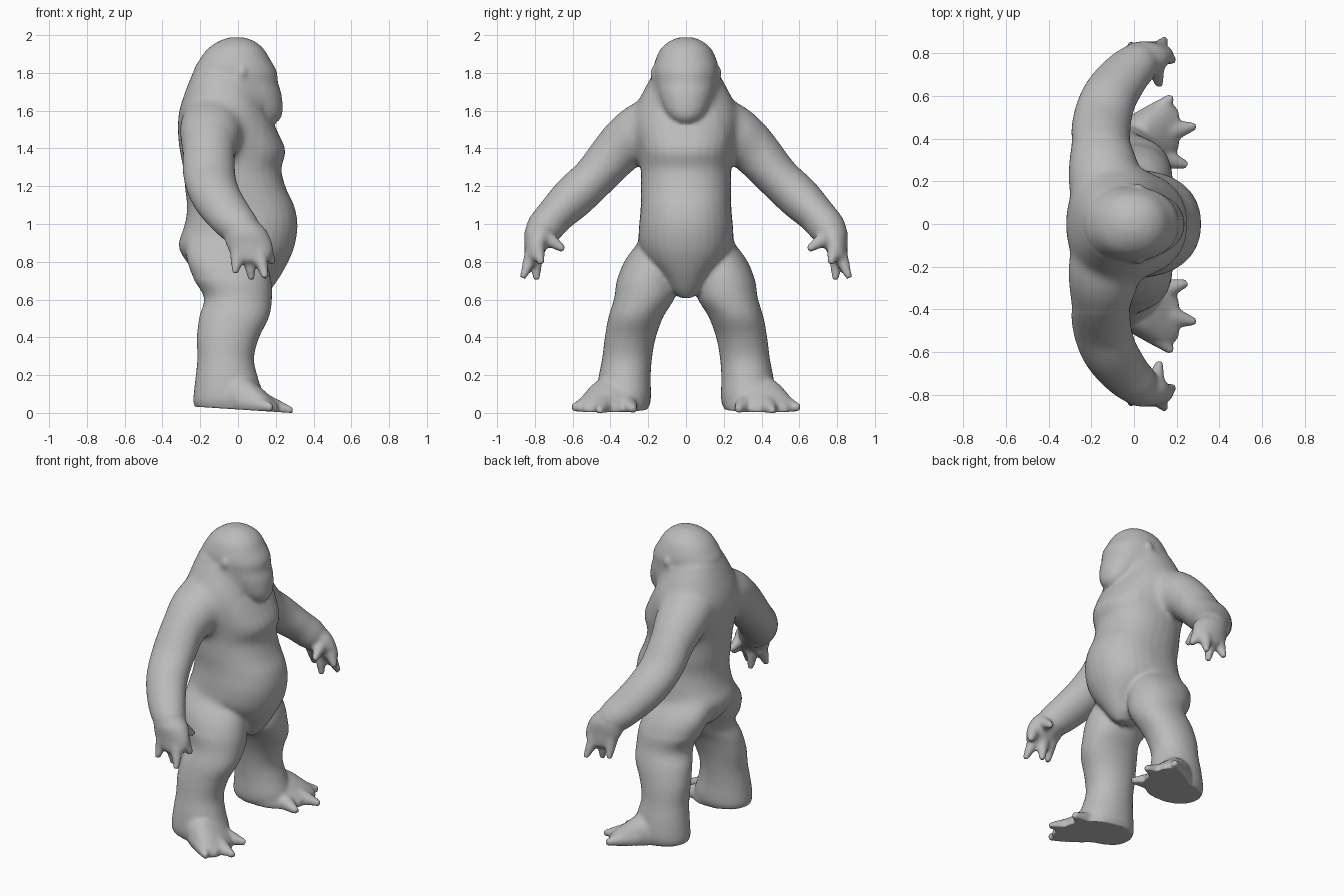
import bpy
import bmesh
from math import cos, sin, pi, copysign
from mathutils import Vector

default = bpy.data.objects.get("Cube")
if default:
    bpy.data.objects.remove(default, do_unlink=True)

X, Y, Z = Vector((1, 0, 0)), Vector((0, 1, 0)), Vector((0, 0, 1))
SIDES = 32
bm = bmesh.new()


def smooth_path(sections, steps=5):
    """Catmull-Rom interpolation through cross-sections (x, y, z, radius_u, radius_v)."""
    pts = [Vector(s) for s in sections]
    pts = [pts[0]] + pts + [pts[-1]]
    result = []
    for p, q, r, s in zip(pts, pts[1:], pts[2:], pts[3:]):
        for i in range(steps):
            t = i / steps
            result.append(q + (r - p) * (t / 2)
                          + (p * 2 - q * 5 + r * 4 - s) * (t * t / 2)
                          + (q * 3 - p - r * 3 + s) * (t * t * t / 2))
    result.append(pts[-1])
    return result


def loft(sections, u=None, v=None, side=1, power=1.0):
    """Closed skin over the sections; rings follow the path unless u and v are given."""
    path = smooth_path(sections)
    rings = []
    for i, p in enumerate(path):
        if u is None:
            before, after = path[max(i - 1, 0)], path[min(i + 1, len(path) - 1)]
            tangent = (Vector(after[:3]) - Vector(before[:3])).normalized()
            ring_u = (X - tangent * tangent.x).normalized()
            ring_v = tangent.cross(ring_u)
        else:
            ring_u, ring_v = u, v
        ring = []
        for k in range(SIDES):
            c, s = cos(2 * pi * k / SIDES), sin(2 * pi * k / SIDES)
            c, s = copysign(abs(c) ** power, c), copysign(abs(s) ** power, s)
            co = Vector(p[:3]) + ring_u * (c * p[3]) + ring_v * (s * p[4])
            ring.append(bm.verts.new((co.x, co.y * side, co.z)))
        rings.append(ring)
    for a, b in zip(rings, rings[1:]):
        for k in range(SIDES):
            n = (k + 1) % SIDES
            bm.faces.new((a[k], a[n], b[n], b[k]))
    bm.faces.new(rings[0])
    bm.faces.new(rings[-1])


def upright(profile):
    """Turn (z, back, front, half_width) rows into centred horizontal sections."""
    return [((back + front) / 2, 0, z, (front - back) / 2, w)
            for z, back, front, w in profile]


def digit(root, tip, thick, thin, side):
    """Tapered finger or toe."""
    a, b = Vector(root), Vector(tip)
    middle = a.lerp(b, .6)
    mean = thick * .4 + thin * .6
    loft([(*a, thick, thick), (*middle, mean, mean), (*b, thin, thin)], side=side)


# Torso with the round belly and broad back
loft(upright([
    (.62, .04, .13, .03), (.66, -.05, .17, .08), (.73, -.2, .22, .14),
    (.82, -.28, .27, .215), (.9, -.32, .3, .25), (1, -.285, .315, .25),
    (1.1, -.27, .3, .24), (1.2, -.28, .255, .24), (1.3, -.29, .23, .24),
    (1.4, -.31, .25, .25), (1.5, -.32, .21, .27), (1.6, -.315, .16, .275),
    (1.7, -.285, .12, .235), (1.8, -.245, .08, .18), (1.88, -.19, .02, .12)]),
    X, Y, power=.9)

# Head with the chin hanging over the neck
loft(upright([
    (1.54, .12, .19, .035), (1.57, .06, .225, .08), (1.62, -.02, .237, .118),
    (1.7, -.14, .23, .153), (1.76, -.21, .212, .17), (1.82, -.235, .205, .175),
    (1.88, -.205, .172, .162), (1.94, -.16, .135, .133), (1.98, -.1, .085, .085),
    (2, -.045, .03, .035)]), X, Y, power=.93)

for side in (-1, 1):
    # Ear
    loft([(0, .155, 1.76, .02, .02), (.02, .163, 1.81, .028, .028),
          (.02, .155, 1.85, .015, .015)], side=side)

    # Arm sweeping out and forward
    loft([(-.13, .06, 1.57, .13, .13), (-.14, .17, 1.535, .165, .15),
          (-.145, .27, 1.48, .165, .148), (-.155, .37, 1.39, .142, .13),
          (-.15, .485, 1.26, .137, .115), (-.115, .595, 1.155, .13, .115),
          (-.045, .695, 1.055, .118, .1), (.02, .755, .98, .1, .095),
          (.05, .78, .92, .07, .07)], side=side)

    # Palm
    loft([(.02, .765, 1.02, .09, .07), (.04, .775, .97, .115, .08),
          (.06, .79, .9, .122, .065), (.075, .81, .84, .1, .045),
          (.08, .82, .81, .06, .03)], X, Y, side)

    # Thumb and fingers
    for root, tip in [((.1, .74, .94), (.12, .645, .875)),
                      ((.0, .8, .87), (-.015, .84, .75)),
                      ((.06, .8, .86), (.07, .79, .715)),
                      ((.11, .81, .86), (.145, .865, .725)),
                      ((.14, .79, .89), (.185, .765, .8))]:
        digit(root, tip, .045, .017, side)

    # Leg from hip to ankle
    loft([(-.1, .09, 1.02, .1, .05), (-.09, .13, .92, .18, .115),
          (-.065, .175, .82, .21, .15), (-.03, .2, .72, .205, .165),
          (0, .22, .62, .18, .16), (-.02, .265, .52, .185, .145),
          (-.053, .295, .41, .165, .135), (-.065, .312, .3, .15, .132),
          (-.06, .325, .2, .165, .138), (-.05, .33, .11, .185, .145),
          (-.05, .33, .06, .185, .14), (-.05, .33, .01, .16, .115)],
         X, Y, side, power=.95)

    # Broad flat foot
    loft([(-.15, .33, .05, .08, .06), (-.05, .34, .09, .145, .13),
          (.04, .37, .07, .165, .14), (.1, .4, .05, .165, .115),
          (.16, .43, .04, .145, .07), (.21, .445, .03, .09, .035)], Y, Z, side)

    # Three splayed toes
    for root, tip in [((.07, .33, .06), (.25, .275, .03)),
                      ((.1, .42, .06), (.29, .46, .022)),
                      ((.04, .46, .07), (.18, .6, .04))]:
        digit(root, tip, .075, .018, side)

bmesh.ops.recalc_face_normals(bm, faces=bm.faces)
mesh = bpy.data.meshes.new("ape_body")
bm.to_mesh(mesh)
bm.free()
body = bpy.data.objects.new("ape_body", mesh)
bpy.context.collection.objects.link(body)
bpy.context.view_layer.objects.active = body
body.select_set(True)

# Fuse the parts into one skin
remesh = body.modifiers.new("fuse", 'REMESH')
remesh.mode = 'VOXEL'
remesh.voxel_size = .012
bpy.ops.object.modifier_apply(modifier="fuse")

# Blend the shoulders, nape and hips more strongly than the rest
blend = body.vertex_groups.new(name="blend")
for vert in body.data.vertices:
    x, y, z = vert.co
    shoulder = 1.3 < z < 1.8 and x < .13 and abs(y) < .42
    hip = .72 < z < 1.08 and x < .06 and abs(y) < .4
    if shoulder or hip:
        blend.add([vert.index], 1, 'REPLACE')
for name, group, rounds in (("blend", "blend", 60), ("soften", "", 5)):
    soften = body.modifiers.new(name, 'SMOOTH')
    soften.factor = .5
    soften.iterations = rounds
    soften.vertex_group = group
    bpy.ops.object.modifier_apply(modifier=name)

# Flatten the soles and rest the toes on the ground
verts = body.data.vertices
for vert in verts:
    vert.co.z = max(vert.co.z, .045 - .065 * (vert.co.x + .23))
low = min(vert.co.z for vert in verts)
for vert in verts:
    vert.co.z -= low
body.data.update()
bpy.ops.object.shade_smooth_by_angle(angle=pi / 3)

# Plain grey skin
skin = bpy.data.materials.new("grey_skin")
skin.use_nodes = True
grey = (.5, .5, .5, 1)
skin.diffuse_color = grey
skin.node_tree.nodes["Principled BSDF"].inputs["Base Color"].default_value = grey
body.data.materials.clear()
body.data.materials.append(skin)
